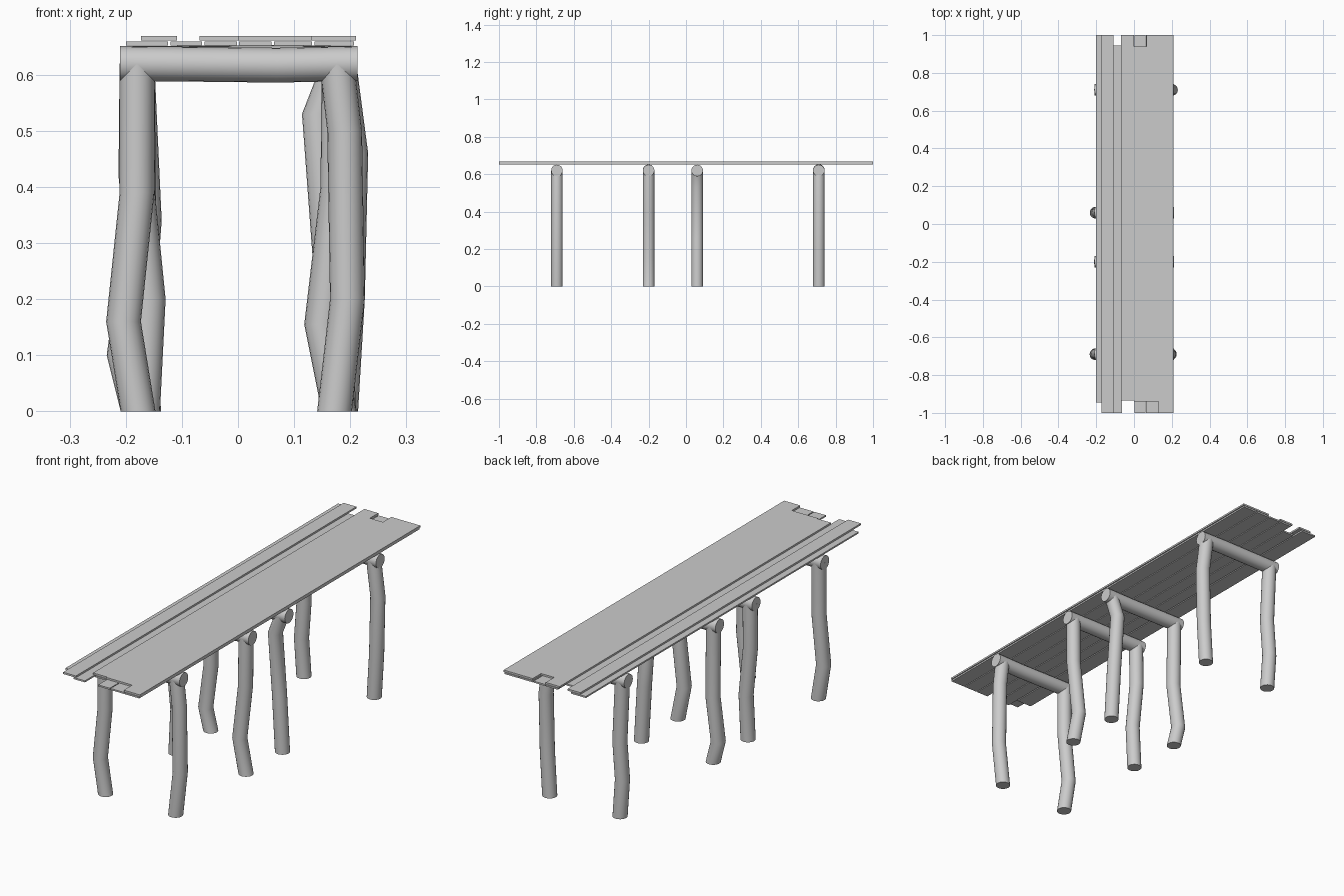
import bpy, bmesh, math

if "Cube" in bpy.data.objects:
    bpy.data.objects.remove(bpy.data.objects["Cube"])

R = 0.031      # log radius
SIDES = 20


def log(name, rings, smooth_angle=40):
    """Loft circles; each ring is (centre, axis) with axis 'z' or 'x'."""
    bm = bmesh.new()
    loops = []
    for (x, y, z), axis in rings:
        loop = []
        for i in range(SIDES):
            a = 2 * math.pi * i / SIDES
            c, s = R * math.cos(a), R * math.sin(a)
            co = (x + c, y + s, z) if axis == 'z' else (x, y + c, z + s)
            loop.append(bm.verts.new(co))
        loops.append(loop)
    for a, b in zip(loops, loops[1:]):
        for i in range(SIDES):
            j = (i + 1) % SIDES
            bm.faces.new((a[i], a[j], b[j], b[i]))
    bm.faces.new(loops[0])
    bm.faces.new(loops[-1])
    bmesh.ops.recalc_face_normals(bm, faces=bm.faces)
    ob = finish(name, bm)
    bpy.ops.object.select_all(action='DESELECT')
    ob.select_set(True)
    bpy.context.view_layer.objects.active = ob
    bpy.ops.object.shade_smooth_by_angle(angle=math.radians(smooth_angle))
    return ob


def finish(name, bm):
    me = bpy.data.meshes.new(name)
    bm.to_mesh(me)
    bm.free()
    ob = bpy.data.objects.new(name, me)
    bpy.context.collection.objects.link(ob)
    return ob


def plank(name, x0, x1, y0, y1, z0, z1):
    bm = bmesh.new()
    bmesh.ops.create_cube(bm, size=1)
    for v in bm.verts:
        v.co = (x1 if v.co.x > 0 else x0,
                y1 if v.co.y > 0 else y0,
                z1 if v.co.z > 0 else z0)
    return finish(name, bm)


# Crooked trestles: y, left leg (x, z) points, right leg (x, z) points
trestles = [
    (-0.69, [(-.178, 0), (-.204, .16), (-.180, .39), (-.180, .62)],
            [(.172, 0), (.195, .20), (.190, .50), (.176, .62)]),
    (-0.20, [(-.170, 0), (-.160, .20), (-.182, .42), (-.180, .62)],
            [(.180, 0), (.149, .155), (.178, .40), (.180, .62)]),
    (0.06, [(-.178, 0), (-.203, .10), (-.176, .30), (-.180, .62)],
           [(.180, 0), (.165, .26), (.145, .53), (.180, .62)]),
    (0.71, [(-.168, 0), (-.180, .17), (-.167, .34), (-.180, .62)],
           [(.183, 0), (.195, .20), (.201, .46), (.180, .62)]),
]
for n, (y, left, right) in enumerate(trestles, 1):
    for side, pts in (("left", left), ("right", right)):
        log(f"{side}_leg_{n}", [((x, y, z), 'z') for x, z in pts])
    # Slightly bowed crossbeam
    sag = (-.003, .001, -.002, .002)[n - 1]
    log(f"crossbeam_{n}", [((-.21, y, .62), 'x'), ((-.06, y, .62 + sag / 2), 'x'),
                           ((.07, y, .62 + sag), 'x'), ((.213, y, .62), 'x')])

# Lower layer of planks: x0, x1, y0, y1
lower = [(-.200, -.125, -.945, 1), (-.120, -.064, -1, .945),
         (-.060, -.002, -.935, 1), (.002, .060, -1, 1),
         (.064, .132, -1, 1), (.136, .207, -1, 1)]
for n, p in enumerate(lower, 1):
    plank(f"lower_plank_{n}", *p, .652, .659)

# Upper layer of planks, with uneven ends
upper = [(-.173, -.109, -1, 1), (-.069, 0, -.935, 1),
         (0, .065, -.94, .94), (.065, .130, -.94, 1), (.130, .210, -1, 1)]
for n, p in enumerate(upper, 1):
    plank(f"upper_plank_{n}", *p, .661, .669)
